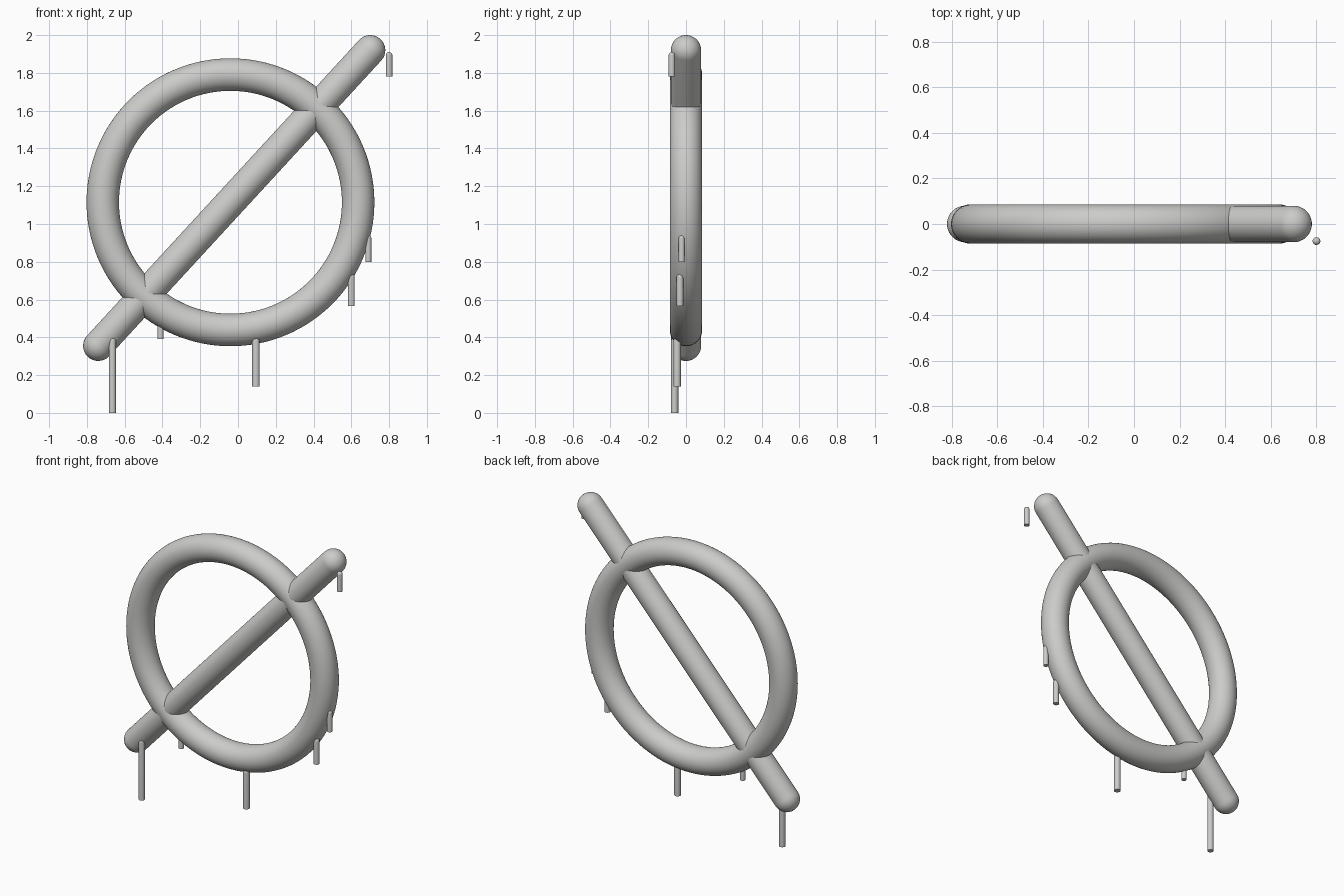
import bpy, bmesh, math
from mathutils import Vector

if "Cube" in bpy.data.objects:
    bpy.data.objects.remove(bpy.data.objects["Cube"], do_unlink=True)

grey = bpy.data.materials.new("light grey")
grey.use_nodes = True
grey.diffuse_color = (0.6, 0.6, 0.585, 1)
grey.node_tree.nodes["Principled BSDF"].inputs["Base Color"].default_value = grey.diffuse_color


def finish(obj, name):
    obj.name = name
    obj.data.materials.append(grey)
    bpy.ops.object.select_all(action="DESELECT")
    obj.select_set(True)
    bpy.context.view_layer.objects.active = obj
    bpy.ops.object.shade_smooth_by_angle(angle=math.radians(40))


def rod(name, start, end, radius, round_start, sides=32):
    """Revolved rod with a domed end and a flat or domed start."""
    start, end = Vector(start), Vector(end)
    length = (end - start).length
    steps = [math.pi / 2 * i / 8 for i in range(9)]
    dome = [(radius * math.cos(a), length + radius * math.sin(a)) for a in steps]
    if round_start:
        base = [(r, length - h) for r, h in reversed(dome)]
    else:
        base = [(0, 0), (radius, 0)]
    bm = bmesh.new()
    points = [bm.verts.new((r, 0, h)) for r, h in base + dome]
    edges = [bm.edges.new(pair) for pair in zip(points, points[1:])]
    bmesh.ops.spin(bm, geom=points + edges, cent=(0, 0, 0), axis=(0, 0, 1),
                   angle=2 * math.pi, steps=sides)
    bmesh.ops.remove_doubles(bm, verts=bm.verts, dist=0.0001)
    bmesh.ops.recalc_face_normals(bm, faces=bm.faces)
    mesh = bpy.data.meshes.new(name)
    bm.to_mesh(mesh)
    bm.free()
    obj = bpy.data.objects.new(name, mesh)
    bpy.context.collection.objects.link(obj)
    obj.location = start
    obj.rotation_euler = (end - start).to_track_quat("Z", "Y").to_euler()
    finish(obj, name)


# Ring
bpy.ops.mesh.primitive_torus_add(location=(-0.04, 0, 1.115), rotation=(math.pi / 2, 0, 0),
                                 major_radius=0.676, minor_radius=0.086,
                                 major_segments=128, minor_segments=40)
finish(bpy.context.object, "ring")

# Diagonal bar with domed ends
rod("diagonal_bar", (-0.74, 0, 0.355), (0.7, 0, 1.92), 0.08, True, 48)

# Hanging pins: x, y, bottom, top, radius
pins = {
    "bar_foot_pin": (-0.665, -0.06, 0, 0.4, 0.019),
    "ring_bottom_pin": (0.095, -0.047, 0.14, 0.4, 0.02),
    "ring_lower_left_pin": (0.6, -0.032, 0.565, 0.735, 0.018),
    "ring_left_pin": (0.69, -0.023, 0.8, 0.94, 0.016),
    "bar_tip_pin": (0.8, -0.075, 1.78, 1.91, 0.017),
    "ring_right_pin": (-0.41, -0.01, 0.39, 0.52, 0.016),
}
for name, (x, y, bottom, top, radius) in pins.items():
    rod(name, (x, y, bottom), (x, y, top - radius), radius, False, 24)
